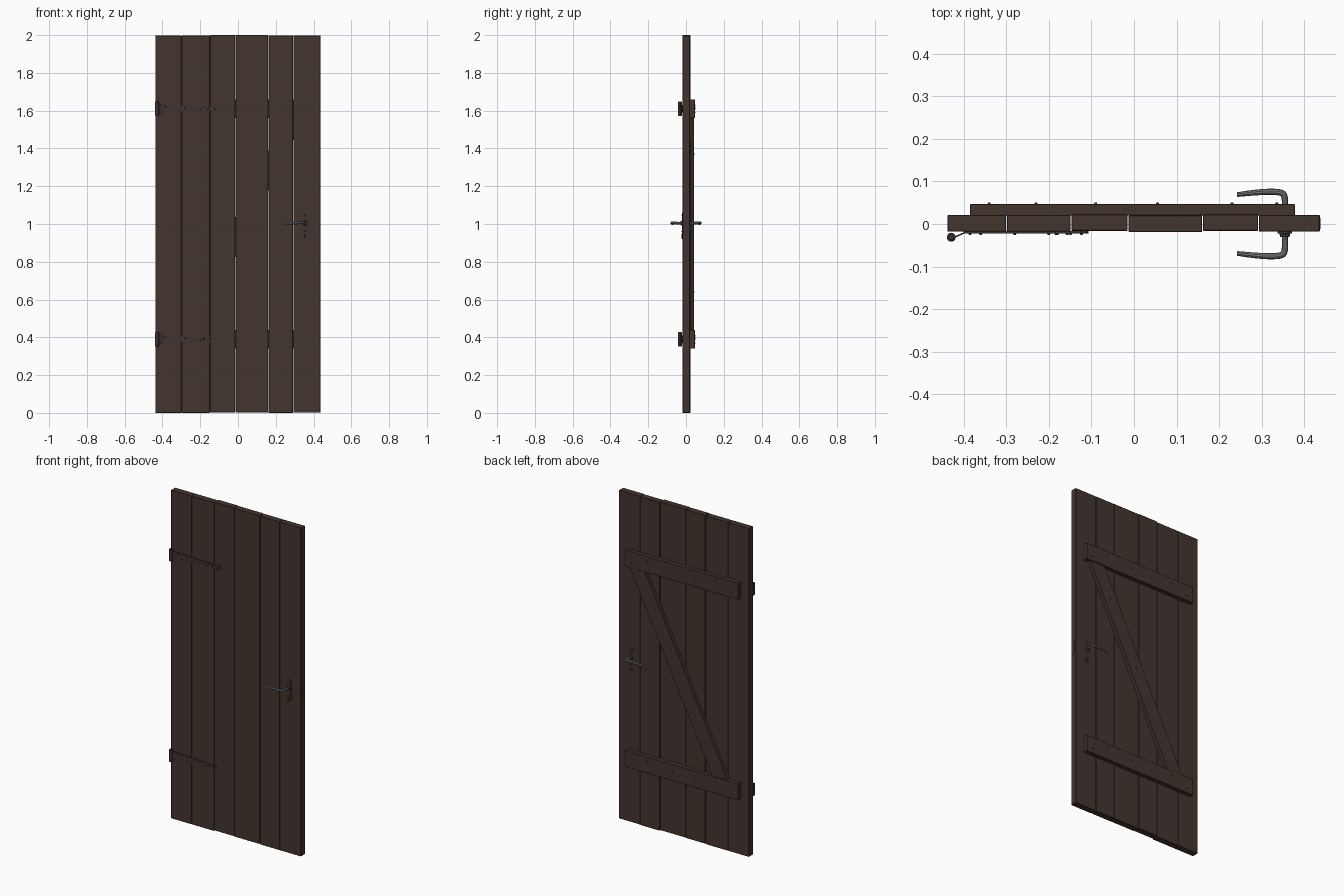
import bpy, bmesh, math
from mathutils import Matrix, Vector

cube = bpy.data.objects.get("Cube")
if cube:
    bpy.data.objects.remove(cube)


def material(name, rgb, metallic=0.0, rough=0.7):
    m = bpy.data.materials.new(name)
    m.use_nodes = True
    m.diffuse_color = (*rgb, 1)
    node = m.node_tree.nodes["Principled BSDF"]
    node.inputs["Base Color"].default_value = (*rgb, 1)
    node.inputs["Roughness"].default_value = rough
    return m


WOOD = material("dark brown wood", (0.056, 0.036, 0.028))
IRON = material("dark iron", (0.048, 0.034, 0.028))
STEEL = material("grey steel", (0.19, 0.2, 0.21))
BLACK = material("keyhole black", (0.008, 0.008, 0.008))


def finish(bm, name, mat, smooth=False):
    bmesh.ops.recalc_face_normals(bm, faces=bm.faces)
    mesh = bpy.data.meshes.new(name)
    bm.to_mesh(mesh)
    bm.free()
    mesh.materials.append(mat)
    ob = bpy.data.objects.new(name, mesh)
    bpy.context.collection.objects.link(ob)
    if smooth:
        bpy.ops.object.select_all(action='DESELECT')
        ob.select_set(True)
        bpy.context.view_layer.objects.active = ob
        bpy.ops.object.shade_smooth_by_angle()
    return ob


def slab(name, outline, y0, y1, mat, bevel=0.0):
    """Extrude an x-z outline from depth y0 to y1."""
    bm = bmesh.new()
    face = bm.faces.new([bm.verts.new((x, y0, z)) for x, z in outline])
    new = bmesh.ops.extrude_face_region(bm, geom=[face])["geom"]
    bmesh.ops.translate(bm, vec=(0, y1 - y0, 0),
                        verts=[v for v in new if isinstance(v, bmesh.types.BMVert)])
    ob = finish(bm, name, mat)
    if bevel:
        mod = ob.modifiers.new("soft edges", 'BEVEL')
        mod.width, mod.segments = bevel, 1
    return ob


def rect(x0, x1, z0, z1):
    return [(x0, z0), (x1, z0), (x1, z1), (x0, z1)]


def rounded(cx, cz, w, h, n=6):
    """Upright plate outline with arched ends."""
    r = w / 2
    pts = []
    for end, start in ((1, 0), (-1, math.pi)):
        for i in range(n + 1):
            a = start + math.pi * i / n
            pts.append((cx + r * math.cos(a), cz + end * (h / 2 - r) + r * math.sin(a)))
    return pts


def rod(bm, p, axis, radius, length, sides=16, top=None):
    rot = Vector((0, 0, 1)).rotation_difference(Vector(axis)).to_matrix().to_4x4()
    bmesh.ops.create_cone(bm, cap_ends=True, segments=sides, radius1=radius,
                          radius2=radius if top is None else top, depth=length,
                          matrix=Matrix.Translation(p) @ rot)


def studs(name, points, out, mat, r=0.0045, h=0.004):
    bm = bmesh.new()
    for p in points:
        rod(bm, p, (0, out, 0), r, h, 10, r * 0.6)
    finish(bm, name, mat)


def tube(name, points, radii, mat):
    cu = bpy.data.curves.new(name, 'CURVE')
    cu.dimensions = '3D'
    cu.bevel_depth, cu.bevel_resolution, cu.use_fill_caps = 1.0, 3, True
    cu.resolution_u = 6
    sp = cu.splines.new('NURBS')
    sp.points.add(len(points) - 1)
    for q, p, r in zip(sp.points, points, radii):
        q.co, q.radius = (*p, 1), r
    sp.use_endpoint_u, sp.order_u = True, 3
    cu.materials.append(mat)
    ob = bpy.data.objects.new(name, cu)
    bpy.context.collection.objects.link(ob)
    bpy.ops.object.select_all(action='DESELECT')
    ob.select_set(True)
    bpy.context.view_layer.objects.active = ob
    bpy.ops.object.convert(target='MESH')
    bpy.ops.object.shade_smooth_by_angle()


# Upright planks, each set slightly differently in depth and height
seams = [-0.439, -0.299, -0.148, -0.014, 0.161, 0.292, 0.437]
shift = [0, 0, 0.002, -0.001, 0.002, 0]
drop = [0.003, 0.003, 0, 0, 0.003, 0.002]
for i in range(6):
    slab(f"plank_{i + 1}",
         rect(seams[i] + 0.001, seams[i + 1] - 0.001, 0.003 - drop[i], 2 - drop[i]),
         -0.018 + shift[i], 0.021 + shift[i], WOOD, 0.0015)

# Back battens and diagonal brace
for name, z in (("upper_batten", 1.61), ("lower_batten", 0.39)):
    slab(name, rect(-0.385, 0.378, z - 0.05, z + 0.05), 0.02, 0.047, WOOD, 0.0015)
    studs(name + "_nails", [(x, 0.048, z + dz) for x, dz in
                            ((-0.34, -0.02), (-0.23, 0.02), (-0.09, 0), (0.055, 0.01),
                             (0.23, 0.02), (0.335, -0.02))], 1, IRON)
slab("diagonal_brace", [(-0.31, 0.44), (-0.205, 0.44), (0.35, 1.56), (0.245, 1.56)],
     0.02, 0.043, WOOD, 0.0015)
studs("brace_nails", [(0.02 + 0.5 * d, 0.044, 1 + d) for d in (-0.36, 0, 0.37)], 1, IRON)

# Strap hinges
for name, z, tip in (("upper_hinge", 1.61, -0.107), ("lower_hinge", 0.39, -0.133)):
    half = [(-0.4, 0.02), (tip - 0.045, 0.011), (tip - 0.03, 0.008),
            (tip - 0.018, 0.015), (tip - 0.006, 0.011), (tip, 0)]
    outline = [(x, z + h) for x, h in half] + [(x, z - h) for x, h in half[-2::-1]]
    slab(name + "_strap", outline, -0.0225, -0.016, IRON)
    studs(name + "_studs", [(x, -0.0235, z + dz) for x, dz in
                            ((-0.385, 0.012), (-0.36, -0.012), (-0.28, 0.005), (-0.2, -0.006),
                             (-0.18, 0.005), (tip - 0.05, 0), (tip - 0.016, 0))], -1, IRON)
    bm = bmesh.new()
    rod(bm, (-0.429, -0.031, z), (0, 0, 1), 0.0105, 0.07)
    for end in (1, -1):
        rod(bm, (-0.429, -0.031, z + end * 0.037), (0, 0, end), 0.0105, 0.004, 16, 0.006)
    finish(bm, name + "_knuckle", IRON, True)
    # Sloping leaf joining knuckle and strap
    bm = bmesh.new()
    rows = [[bm.verts.new((x, y, z + s * h)) for s in (-1, 1)] for x, y, h in
            ((-0.424, -0.034, 0.03), (-0.398, -0.0225, 0.02),
             (-0.398, -0.019, 0.02), (-0.424, -0.030, 0.03))]
    for i in range(4):
        a, b = rows[i], rows[(i + 1) % 4]
        bm.faces.new((a[0], a[1], b[1], b[0]))
    for s in (0, 1):
        bm.faces.new([r[s] for r in rows])
    finish(bm, name + "_leaf", IRON)

# Handle set on both sides
HX = 0.354
for side, out, y in (("front", -1, -0.018), ("back", 1, 0.021)):
    slab(side + "_lock_plate", rounded(HX, 0.99, 0.034, 0.14), y - out * 0.002,
         y + out * 0.004, IRON)
    slab(side + "_keyhole", rounded(HX, 0.935, 0.008, 0.022), y, y + out * 0.005, BLACK)
    studs(side + "_plate_screws", [(HX, y + out * 0.005, z) for z in (0.96, 1.045)], out, IRON, 0.004)
    bm = bmesh.new()
    rod(bm, (HX, y + out * 0.007, 1.005), (0, out, 0), 0.013, 0.01, 20, 0.011)
    finish(bm, side + "_handle_collar", IRON, True)
    tube(side + "_lever",
         [(HX, y, 1.005), (HX, out * 0.045, 1.005), (HX, out * 0.071, 1.006),
          (0.335, out * 0.076, 1.007), (0.29, out * 0.075, 1.004), (0.242, out * 0.069, 1.0)],
         [0.007, 0.007, 0.0075, 0.0075, 0.007, 0.0055], STEEL)

# Latch plate on the closing edge
bm = bmesh.new()
bmesh.ops.create_cube(bm, size=1, matrix=Matrix.Translation((0.4365, 0.001, 0.99))
                      @ Matrix.Diagonal((0.003, 0.026, 0.08, 1)))
finish(bm, "latch_plate", IRON)
